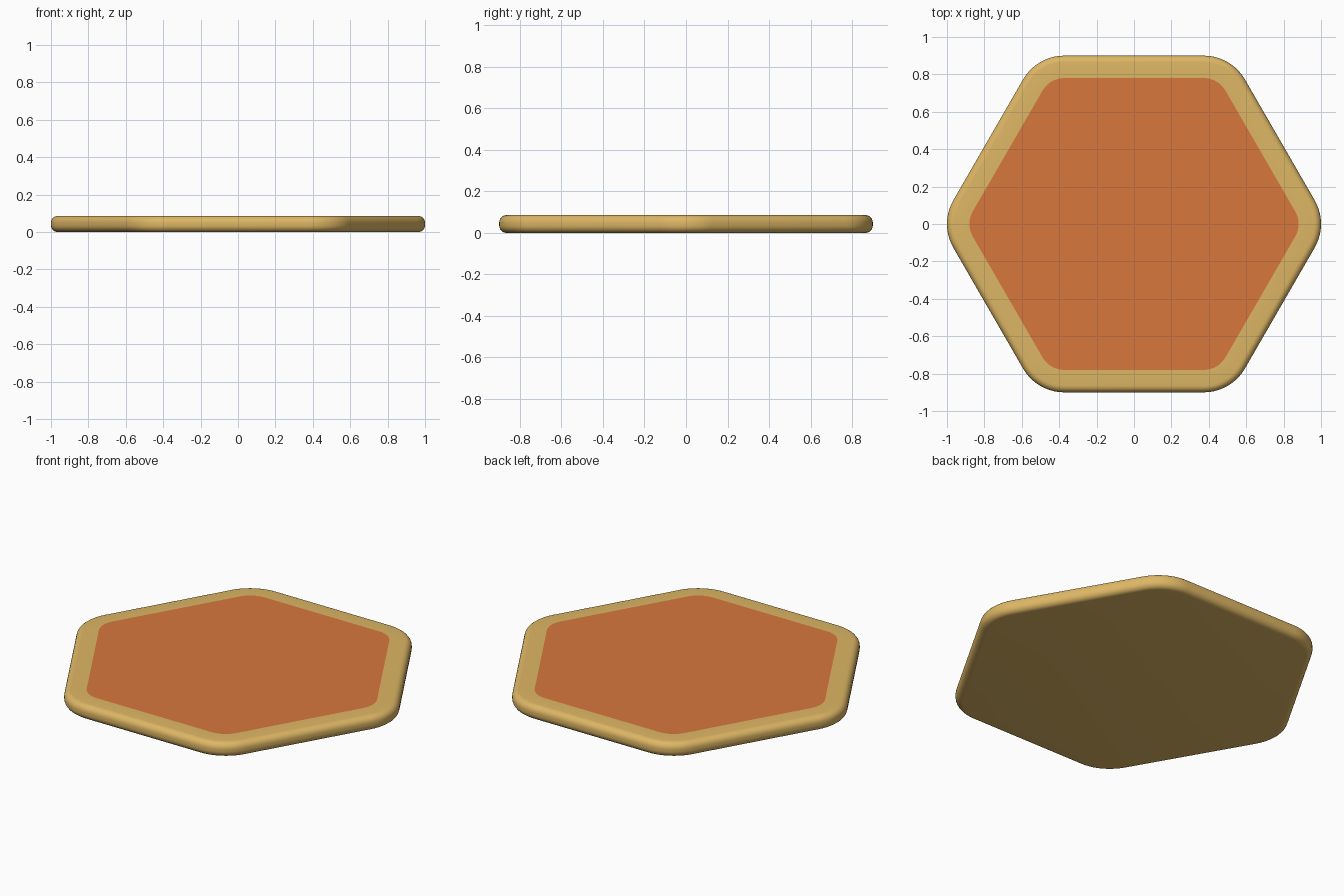
import bpy, bmesh, math

if "Cube" in bpy.data.objects:
    bpy.data.objects.remove(bpy.data.objects["Cube"])

CORNER = 0.746     # distance from centre to each corner-arc centre
RADIUS = 0.254     # outer corner radius
HEIGHT = 0.086
BEVEL = 0.036
RIM = 0.12         # width of the plain border
ARC = 10           # segments per rounded corner
STEPS = 6          # segments per rounded edge


def material(name, rgb):
    m = bpy.data.materials.new(name)
    m.diffuse_color = (*rgb, 1)
    m.use_nodes = True
    m.node_tree.nodes["Principled BSDF"].inputs["Base Color"].default_value = m.diffuse_color
    return m


def ring(bm, inset, z):
    """Rounded hexagon outline, offset inward by inset."""
    r = RADIUS - inset
    verts = []
    for k in range(6):
        mid = math.radians(60 * k)
        for i in range(ARC + 1):
            a = mid + math.radians(60 * i / ARC - 30)
            verts.append(bm.verts.new((CORNER * math.cos(mid) + r * math.cos(a),
                                       CORNER * math.sin(mid) + r * math.sin(a), z)))
    return verts


# Edge profile: bottom rounding, top rounding, then the flat border
profile = []
for zc, start in ((BEVEL, -90), (HEIGHT - BEVEL, 0)):
    for i in range(STEPS + 1):
        a = math.radians(start + 90 * i / STEPS)
        profile.append((BEVEL * (1 - math.cos(a)), zc + BEVEL * math.sin(a)))
profile.append((RIM, HEIGHT))

# Tile body with inlaid top panel
bm = bmesh.new()
rings = [ring(bm, *p) for p in profile]
for lo, hi in zip(rings, rings[1:]):
    n = len(lo)
    for i in range(n):
        j = (i + 1) % n
        bm.faces.new((lo[i], lo[j], hi[j], hi[i]))
bm.faces.new(rings[0][::-1])
panel = bm.faces.new(rings[-1])
panel.material_index = 1

mesh = bpy.data.meshes.new("hexagon_tile")
bm.to_mesh(mesh)
bm.free()
mesh.materials.append(material("gold border", (0.73, 0.47, 0.13)))
mesh.materials.append(material("orange panel", (0.69, 0.185, 0.047)))
tile = bpy.data.objects.new("hexagon_tile", mesh)
bpy.context.collection.objects.link(tile)
bpy.context.view_layer.objects.active = tile
tile.select_set(True)
bpy.ops.object.shade_smooth_by_angle(angle=math.radians(35))
